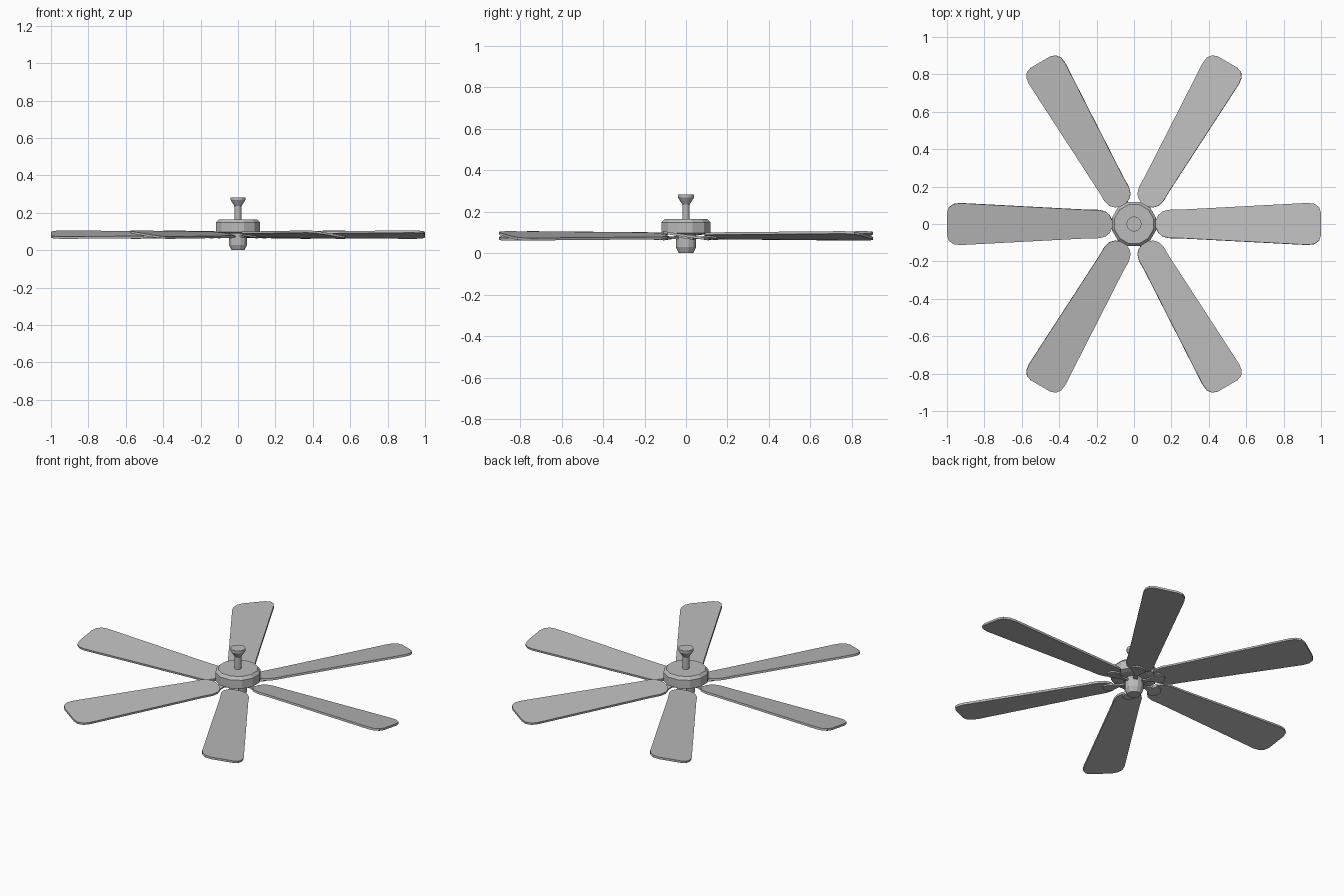
import bpy, bmesh, math
from mathutils import Matrix

cube = bpy.data.objects.get("Cube")
if cube:
    bpy.data.objects.remove(cube, do_unlink=True)

grey = bpy.data.materials.new("plain grey")
grey.use_nodes = True
colour = (0.5, 0.5, 0.5, 1)
grey.diffuse_color = colour
grey.node_tree.nodes["Principled BSDF"].inputs["Base Color"].default_value = colour


def finish(name, bm, matrix=Matrix()):
    bmesh.ops.recalc_face_normals(bm, faces=bm.faces)
    mesh = bpy.data.meshes.new(name)
    bm.to_mesh(mesh)
    bm.free()
    mesh.materials.append(grey)
    obj = bpy.data.objects.new(name, mesh)
    obj.matrix_world = matrix
    bpy.context.collection.objects.link(obj)
    return obj


def lathe(name, profile, sides):
    """Stack rings of (radius, height) and cap both ends."""
    bm = bmesh.new()
    rings = []
    for r, z in profile:
        angles = [(i + 0.5) * math.tau / sides for i in range(sides)]
        rings.append([bm.verts.new((r * math.cos(a), r * math.sin(a), z)) for a in angles])
    for low, high in zip(rings, rings[1:]):
        for i in range(sides):
            j = (i + 1) % sides
            bm.faces.new((low[i], low[j], high[j], high[i]))
    bm.faces.new(rings[0])
    bm.faces.new(rings[-1])
    return finish(name, bm)


def slab(name, half_outline, bottom, top, matrix):
    """Mirror half an outline across the x axis and give it thickness."""
    outline = half_outline + [(x, -y) for x, y in reversed(half_outline)]
    bm = bmesh.new()
    face = bm.faces.new([bm.verts.new((x, y, bottom)) for x, y in outline])
    ext = bmesh.ops.extrude_face_region(bm, geom=[face])
    moved = [g for g in ext["geom"] if isinstance(g, bmesh.types.BMVert)]
    bmesh.ops.translate(bm, verts=moved, vec=(0, 0, top - bottom))
    return finish(name, bm, matrix)


# Central body
lathe("motor_housing", [(0.1, 0.09), (0.123, 0.097), (0.123, 0.147), (0.108, 0.163)], 12)
lathe("lower_hub", [(0.036, 0), (0.05, 0.028), (0.05, 0.095)], 12)
lathe("down_rod", [(0.018, 0.16), (0.018, 0.245)], 12)
lathe("ceiling_cup", [(0.019, 0.235), (0.04, 0.268), (0.04, 0.283)], 16)

# Six pitched blades, each held by a bracket
blade_half = [(0.118, 0.02), (0.128, 0.045), (0.15, 0.066), (0.185, 0.076), (0.25, 0.077),
              (0.93, 0.113), (0.965, 0.108), (0.99, 0.09), (1.0, 0.06)]
arm_half = [(0.04, 0.014), (0.085, 0.01), (0.11, 0.022), (0.135, 0.04), (0.16, 0.035), (0.175, 0.012)]
pitch = Matrix.Rotation(math.radians(-8.4), 4, "X")
lift = Matrix.Translation((0, 0, 0.083))
for i in range(6):
    turn = Matrix.Rotation(i * math.tau / 6, 4, "Z")
    slab(f"blade_{i + 1}", blade_half, -0.006, 0.006, turn @ lift @ pitch)
    slab(f"blade_bracket_{i + 1}", arm_half, -0.014, -0.005, turn @ lift @ pitch)
